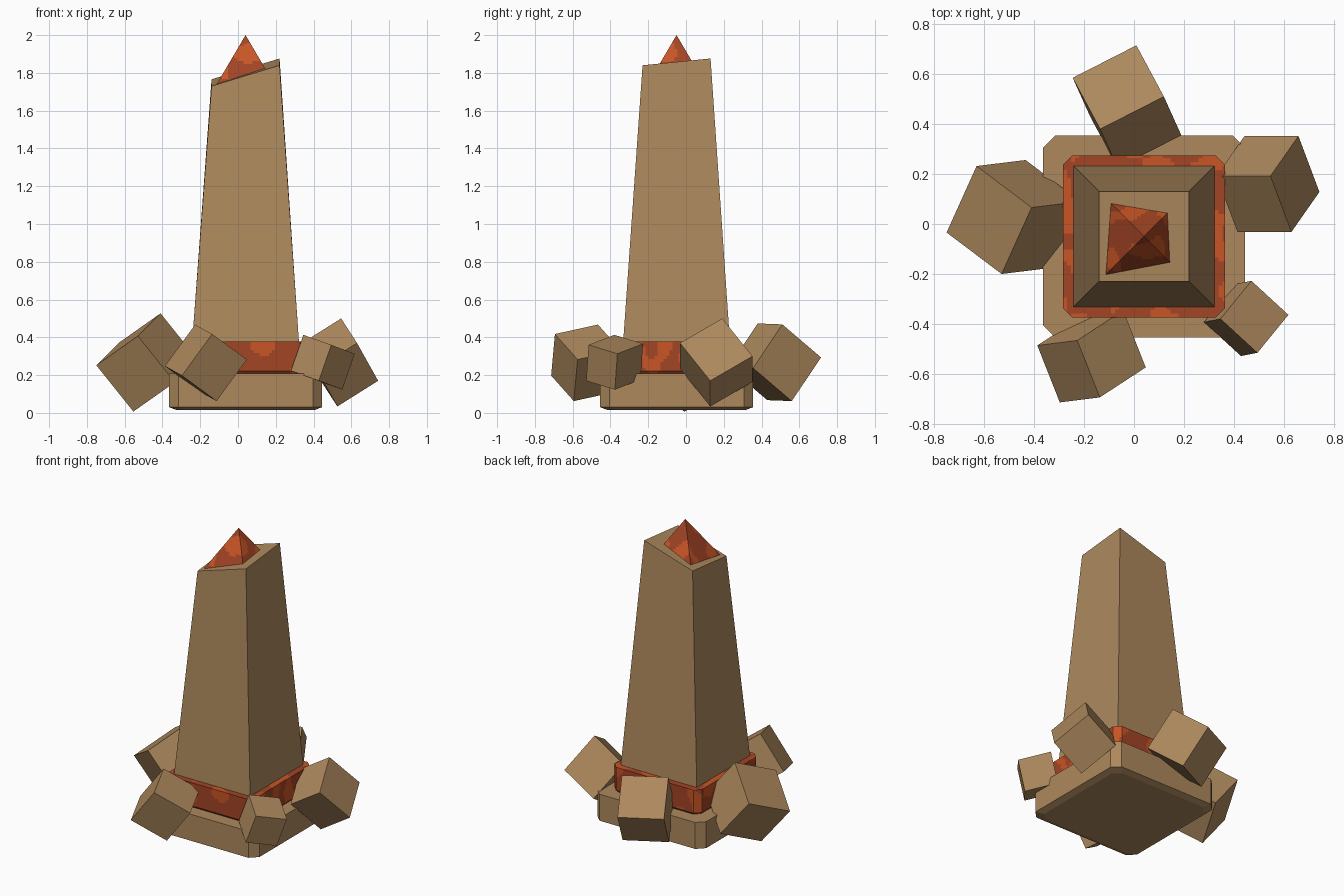
import bpy, bmesh, math
from mathutils import Vector, Matrix, noise

if "Cube" in bpy.data.objects:
    bpy.data.objects.remove(bpy.data.objects["Cube"])

CX, CY = 0.04, -0.05          # axis of the obelisk


def material(name, rgb):
    m = bpy.data.materials.new(name)
    m.diffuse_color = (*rgb, 1.0)
    m.use_nodes = True
    m.node_tree.nodes["Principled BSDF"].inputs["Base Color"].default_value = m.diffuse_color
    return m


STONE = material("sandstone", (0.42, 0.25, 0.11))
RUST = material("rust_orange", (0.36, 0.058, 0.018))
BRIGHT = material("bright_orange", (0.58, 0.09, 0.019))


def finish(name, bm, mats):
    bmesh.ops.recalc_face_normals(bm, faces=bm.faces[:])
    mesh = bpy.data.meshes.new(name)
    bm.to_mesh(mesh)
    bm.free()
    for m in mats:
        mesh.materials.append(m)
    obj = bpy.data.objects.new(name, mesh)
    bpy.context.collection.objects.link(obj)
    return obj


def loft(rings):
    """Closed solid through rings with equal point counts."""
    bm = bmesh.new()
    loops = [[bm.verts.new(p) for p in ring] for ring in rings]
    n = len(loops[0])
    for a, b in zip(loops, loops[1:]):
        for i in range(n):
            j = (i + 1) % n
            bm.faces.new((a[i], a[j], b[j], b[i]))
    bm.faces.new(loops[0][::-1])
    bm.faces.new(loops[-1])
    return bm


def square(z, h, cut=0.0):
    """Square ring about the axis, optionally with cut corners."""
    pts = []
    for sx, sy in ((1, 1), (-1, 1), (-1, -1), (1, -1)):
        if cut:
            pair = [(sx * h, sy * (h - cut)), (sx * (h - cut), sy * h)]
            pts += pair if sx * sy > 0 else pair[::-1]
        else:
            pts.append((sx * h, sy * h))
    return [(CX + x, CY + y, z) for x, y in pts]


def mottle(bm, step, scale, level):
    """Slice the surface into small cells and colour blotches by noise."""
    for axis in range(3):
        co = [v.co[axis] for v in bm.verts]
        lo, hi = min(co), max(co)
        normal = Vector((0, 0, 0))
        normal[axis] = 1
        for k in range(1, math.ceil((hi - lo) / step)):
            bmesh.ops.bisect_plane(
                bm, geom=bm.verts[:] + bm.edges[:] + bm.faces[:],
                plane_co=normal * (lo + k * step), plane_no=normal, dist=1e-5)
    for f in bm.faces:
        c = f.calc_center_median()
        n = noise.noise(Vector((c.x * scale, c.y * scale, c.z * scale * 0.6)))
        f.material_index = 1 if n > level else 0


# Plinth with cut corners and a bevelled underside
finish("plinth", loft([square(0.015, 0.365, 0.045), square(0.03, 0.404, 0.048),
                       square(0.208, 0.404, 0.048)]), [STONE])

# Orange collar above the plinth
band = loft([square(0.205, 0.31, 0.036), square(0.222, 0.325, 0.038),
             square(0.377, 0.325, 0.038)])
mottle(band, 0.016, 10.0, 0.1)
finish("collar", band, [RUST, BRIGHT])

# Tapered shaft with a slanted top
top = [(x, y, 1.803 + 0.306 * (x - CX) + 0.1 * (y - CY))
       for x, y, _ in square(0, 0.18)]
finish("shaft", loft([square(0.37, 0.283), top]), [STONE])

# Pyramid cap set into the slanted top
cap = bmesh.new()
base = [cap.verts.new(p) for p in square(1.735, 0.156)]
apex = cap.verts.new((CX, CY, 2.0))
for i in range(4):
    cap.faces.new((base[i], base[(i + 1) % 4], apex))
cap.faces.new(base[::-1])
mottle(cap, 0.016, 10.0, 0.1)
finish("pyramid_cap", cap, [RUST, BRIGHT])

# Tumbled blocks: centre and the three edge directions
blocks = {
    "back_block": ((-0.028, 0.47, 0.268),
                   (0.255, 0.13, -0.005), (0.11, -0.205, 0.175), (0.07, -0.155, -0.231)),
    "left_block": ((-0.482, 0.028, 0.267),
                   (-0.22, 0.166, -0.155), (-0.12, -0.266, -0.12), (0.196, 0.024, -0.245)),
    "front_left_block": ((-0.17, -0.53, 0.265),
                         (-0.16, -0.02, -0.22), (0.09, -0.228, -0.05), (0.184, 0.12, -0.135)),
    "right_block": ((0.536, 0.16, 0.267),
                    (0.112, 0.16, -0.20), (-0.216, 0.0, -0.136), (0.084, -0.224, -0.13)),
    "front_right_block": ((0.449, -0.378, 0.268),
                          (0.148, -0.136, -0.053), (0.124, 0.152, -0.047), (-0.066, -0.013, -0.19)),
}
for name, (centre, a, b, c) in blocks.items():
    bm = bmesh.new()
    frame = Matrix((a, b, c)).transposed().to_4x4()
    bmesh.ops.create_cube(bm, size=1.0)
    bmesh.ops.transform(bm, matrix=Matrix.Translation(centre) @ frame, verts=bm.verts[:])
    finish(name, bm, [STONE])
